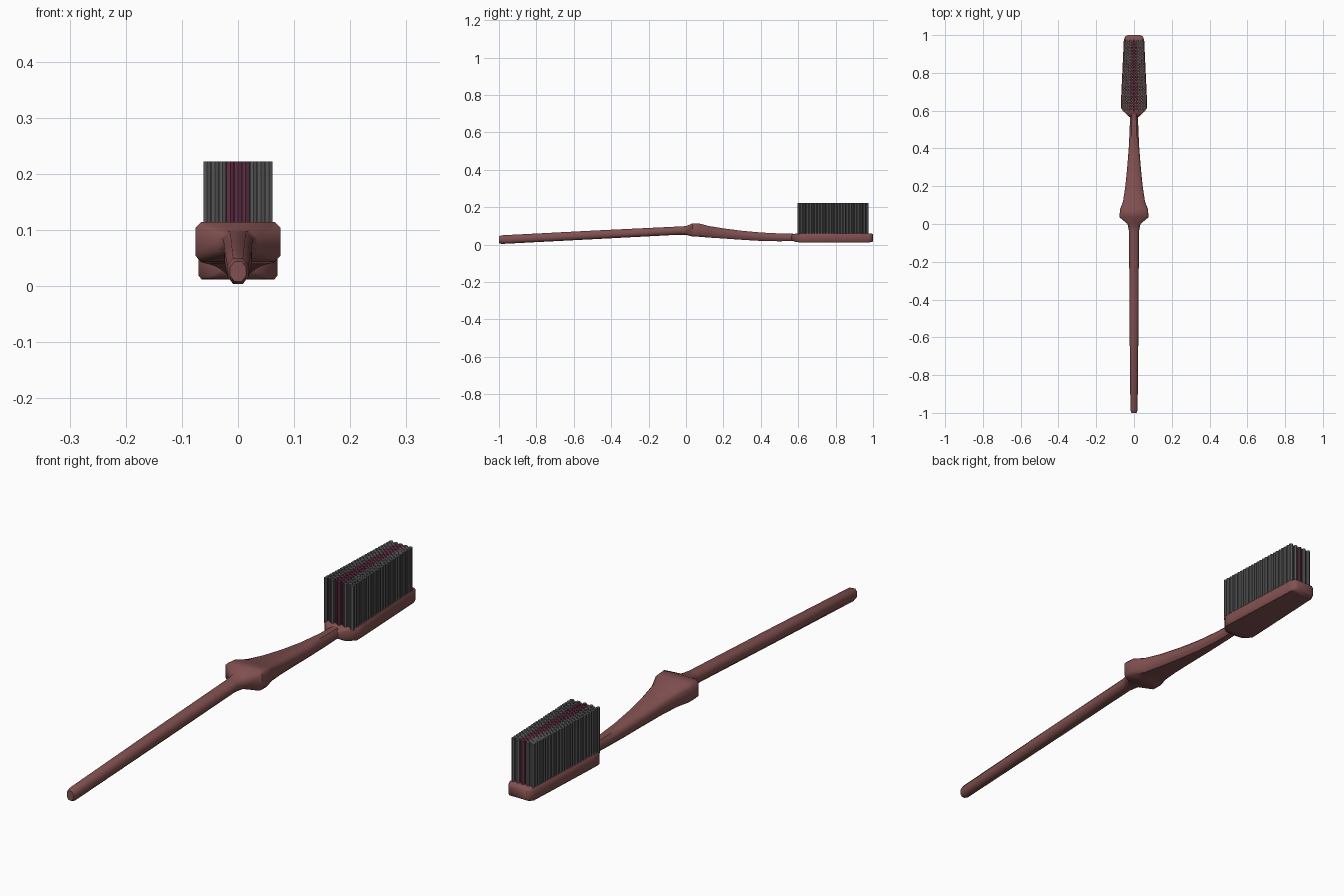
import bpy, bmesh, math
from mathutils import Matrix, Vector

if "Cube" in bpy.data.objects:
    bpy.data.objects.remove(bpy.data.objects["Cube"])


def material(name, color):
    m = bpy.data.materials.new(name)
    m.diffuse_color = (*color, 1)
    m.use_nodes = True
    m.node_tree.nodes["Principled BSDF"].inputs["Base Color"].default_value = m.diffuse_color
    return m


def finish(name, bm, mat, angle):
    bmesh.ops.recalc_face_normals(bm, faces=bm.faces)
    mesh = bpy.data.meshes.new(name)
    bm.to_mesh(mesh)
    bm.free()
    mesh.materials.append(mat)
    ob = bpy.data.objects.new(name, mesh)
    bpy.context.collection.objects.link(ob)
    bpy.ops.object.select_all(action='DESELECT')
    bpy.context.view_layer.objects.active = ob
    ob.select_set(True)
    bpy.ops.object.shade_smooth_by_angle(angle=math.radians(angle))
    return ob


def loft(name, sections, mat):
    """Skin chamfered rectangles given as (y, half width, bottom, top, chamfer x, chamfer z)."""
    bm = bmesh.new()
    rings = []
    for y, w, lo, hi, cx, cz in sections:
        pts = [(w, lo + cz), (w, hi - cz), (w - cx, hi), (cx - w, hi),
               (-w, hi - cz), (-w, lo + cz), (cx - w, lo), (w - cx, lo)]
        rings.append([bm.verts.new((x, y, z)) for x, z in pts])
    for a, b in zip(rings, rings[1:]):
        for i in range(8):
            j = (i + 1) % 8
            bm.faces.new((a[i], a[j], b[j], b[i]))
    bm.faces.new(rings[0])
    bm.faces.new(rings[-1])
    return finish(name, bm, mat, 50)


body = material("brown_red", (0.22, 0.08, 0.08))
grey = material("bristle_grey", (0.10, 0.10, 0.10))
plum = material("bristle_plum", (0.12, 0.03, 0.06))

# Handle, flared thumb collar and curved neck in one skin
loft("handle", [
    (-1.00, 0.014, 0.008, 0.044, 0.008, 0.010),
    (-0.985, 0.019, 0.004, 0.050, 0.010, 0.013),
    (-0.50, 0.024, 0.029, 0.075, 0.012, 0.013),
    (-0.04, 0.026, 0.053, 0.097, 0.012, 0.013),
    (0.00, 0.034, 0.052, 0.099, 0.014, 0.013),
    (0.035, 0.076, 0.044, 0.114, 0.010, 0.010),
    (0.075, 0.075, 0.042, 0.112, 0.010, 0.012),
    (0.12, 0.058, 0.038, 0.100, 0.010, 0.012),
    (0.20, 0.046, 0.033, 0.087, 0.010, 0.012),
    (0.30, 0.036, 0.026, 0.074, 0.010, 0.012),
    (0.40, 0.028, 0.020, 0.065, 0.010, 0.012),
    (0.50, 0.023, 0.018, 0.060, 0.010, 0.012),
    (0.59, 0.021, 0.020, 0.058, 0.010, 0.012),
], body)

# Tapered head plate
loft("head", [
    (0.565, 0.022, 0.026, 0.052, 0.006, 0.006),
    (0.585, 0.045, 0.014, 0.059, 0.005, 0.006),
    (0.615, 0.070, 0.012, 0.060, 0.005, 0.006),
    (0.65, 0.069, 0.012, 0.060, 0.005, 0.006),
    (0.975, 0.054, 0.012, 0.060, 0.005, 0.006),
    (0.993, 0.046, 0.014, 0.059, 0.005, 0.006),
    (1.00, 0.034, 0.018, 0.055, 0.005, 0.006),
], body)

# Bristles: staggered columns narrowing to the tip, plum down the middle
COLS, ROWS = 9, 25
groups = {"outer_bristles": (bmesh.new(), grey), "centre_bristles": (bmesh.new(), plum)}
for c in range(COLS):
    u = c / (COLS - 1) * 2 - 1
    bm = groups["centre_bristles" if abs(u) < 0.3 else "outer_bristles"][0]
    for r in range(ROWS - c % 2):
        t = (r + 0.5 * (c % 2)) / (ROWS - 1)
        pos = Vector((u * (0.055 - 0.014 * t), 0.603 + 0.366 * t, 0.137))
        bmesh.ops.create_cone(bm, cap_ends=True, segments=6, radius1=0.0075,
                              radius2=0.0075, depth=0.17, matrix=Matrix.Translation(pos))
for name, (bm, mat) in groups.items():
    finish(name, bm, mat, 30)
